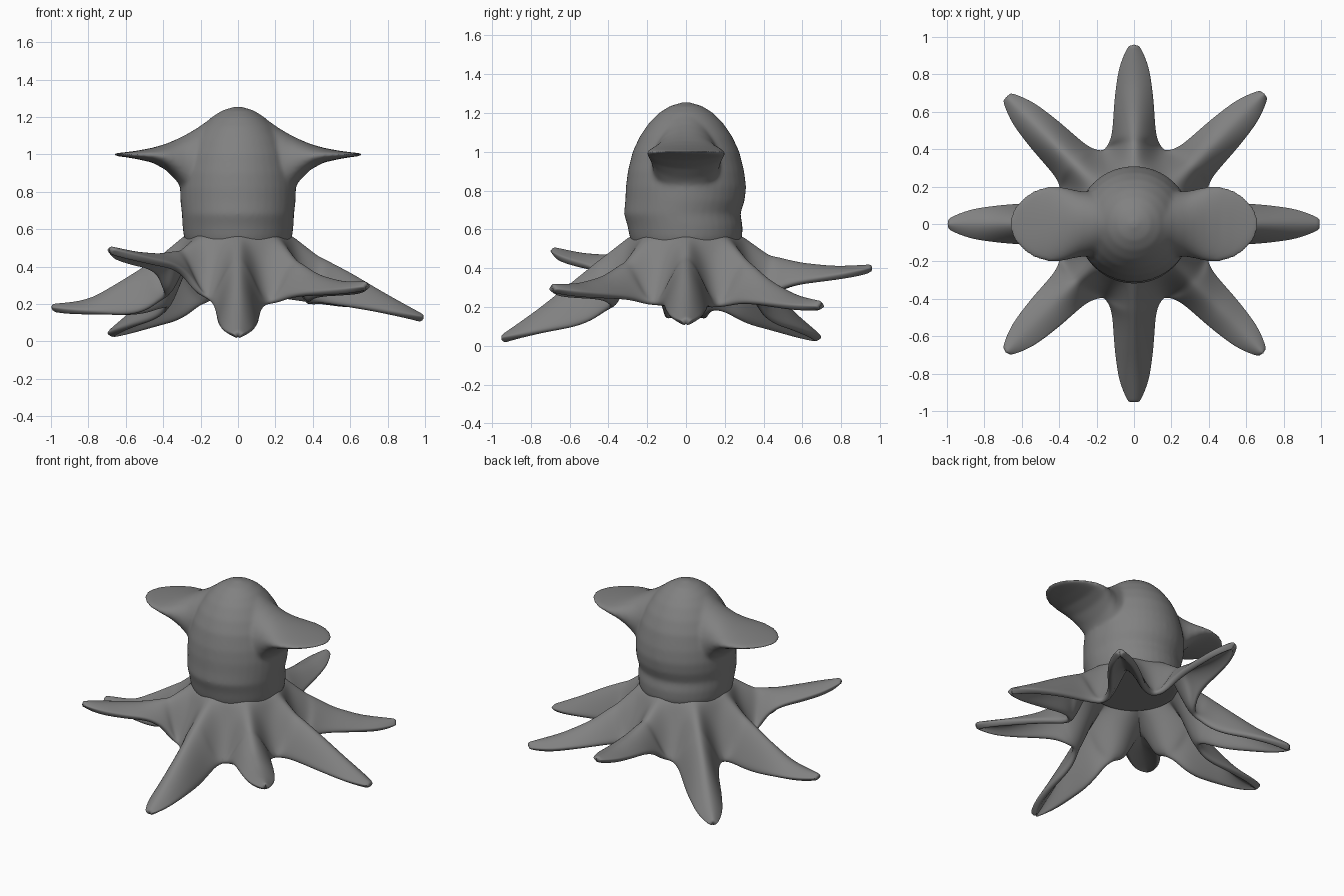
import bpy, bmesh
from math import sin, cos, pi, radians

cube = bpy.data.objects.get("Cube")
if cube:
    bpy.data.objects.remove(cube)

grey = bpy.data.materials.new("plain grey")
grey.use_nodes = True
GREY = (0.22, 0.22, 0.22, 1)
grey.diffuse_color = GREY
grey.node_tree.nodes["Principled BSDF"].inputs["Base Color"].default_value = GREY


def lerp(points, x):
    """Piecewise linear lookup in (x, value) points."""
    if x <= points[0][0]:
        return points[0][1]
    for (x0, v0), (x1, v1) in zip(points, points[1:]):
        if x <= x1:
            return v0 + (v1 - v0) * (x - x0) / (x1 - x0)
    return points[-1][1]


def finish(bm, name):
    """Turn a bmesh into a smooth grey object."""
    bmesh.ops.remove_doubles(bm, verts=bm.verts, dist=0.0005)
    bmesh.ops.recalc_face_normals(bm, faces=bm.faces)
    for face in bm.faces:
        face.smooth = True
    mesh = bpy.data.meshes.new(name)
    bm.to_mesh(mesh)
    bm.free()
    mesh.materials.append(grey)
    obj = bpy.data.objects.new(name, mesh)
    bpy.context.collection.objects.link(obj)
    return obj


def loft(bm, rings):
    """Skin a stack of equal rings and cap both ends."""
    rows = [[bm.verts.new(p) for p in ring] for ring in rings]
    n = len(rows[0])
    for a, b in zip(rows, rows[1:]):
        for i in range(n):
            bm.faces.new((a[i], a[(i + 1) % n], b[(i + 1) % n], b[i]))
    bm.faces.new(rows[0])
    bm.faces.new(rows[-1])


SIDES = 40
circle = [(cos(2 * pi * i / SIDES), sin(2 * pi * i / SIDES)) for i in range(SIDES)]

# Head: z, radius, y shift
head_profile = [(0.5, .27, 0), (.56, .29, 0), (.62, .297, -.005), (.68, .3, -.02),
                (.75, .308, -.005), (.82, .31, 0), (.9, .3, 0), (1, .275, 0),
                (1.08, .238, 0), (1.15, .19, 0), (1.2, .14, 0), (1.235, .085, 0), (1.255, .02, 0)]
bm = bmesh.new()
loft(bm, [[(r * c, r * s + dy, z) for c, s in circle] for z, r, dy in head_profile])

# Ear fins, flared where they leave the head: x, half width, top, bottom
fin_sections = [(.08, .12, 1.225, .7), (.15, .16, 1.19, .68), (.22, .175, 1.14, .71),
                (.28, .175, 1.105, .79), (.33, .185, 1.08, .86), (.39, .2, 1.055, .92),
                (.46, .203, 1.035, .957), (.54, .18, 1.02, .975), (.6, .14, 1.012, .985),
                (.64, .09, 1.008, .99), (.665, .03, 1.006, .994)]
for side in (-1, 1):
    loft(bm, [[(side * x, w * c, (top + low) / 2 + (top - low) / 2 * s) for c, s in circle]
              for x, w, top, low in fin_sections])
head = finish(bm, "head_with_fins")
remesh = head.modifiers.new("merge", "REMESH")
remesh.mode = "VOXEL"
remesh.voxel_size = 0.011
remesh.use_smooth_shade = True
smooth = head.modifiers.new("soften", "SMOOTH")
smooth.factor = 0.5
smooth.iterations = 12

# Arms in order from +x: length, ridge heights from root to tip, edge heights at middle and tip
arms = [(1.0, (.46, .37, .25, .14), (.2, .13)),
        (.99, (.45, .34, .26, .23), (.23, .2)),
        (.96, (.47, .43, .41, .42), (.32, .4)),
        (.97, (.45, .32, .17, .06), (.12, .04)),
        (1.0, (.45, .34, .22, .2), (.14, .18)),
        (.97, (.49, .47, .48, .51), (.4, .49)),
        (.96, (.46, .33, .18, .05), (.11, .04)),
        (.98, (.44, .36, .32, .32), (.25, .29))]
ROOT, WEB = 0.275, 0.43
HALF = pi / 8
width = [(0, WEB * sin(HALF)), (.06, .14), (.15, .125), (.5, .11), (.75, .088), (.92, .055), (1, .025)]
COLS = 6


def valley_height(i, j):
    """Web height shared by two neighbouring arms."""
    tips = (arms[i % 8][1][-1] + arms[j % 8][1][-1]) / 2
    return .2 + .25 * (tips - .15)


def arm_point(i, f, t):
    """Point on arm i; f < 0 is the web, 0..1 the free arm; t runs across."""
    length, ridge, edge = arms[i]
    valley = valley_height(i, i + (1 if t > 0 else -1))
    if f <= 0:
        k = 1 + f
        rho = ROOT + (WEB - ROOT) * k
        along, across = rho * cos(t * HALF), rho * sin(t * HALF)
        top = .575 + (ridge[0] - .575) * k
        low = .575 + (valley - .575) * k
        g = sin(abs(t) * pi / 2) ** 2
    else:
        rho = WEB + (length - WEB) * f
        across = t * lerp(width, f)
        along = rho - WEB * (1 - cos(t * HALF)) * max(0, 1 - 2 * f)
        top = lerp([(0, ridge[0]), (.3, ridge[1]), (.65, ridge[2]), (1, ridge[3])], f)
        low = lerp([(0, valley), (.2, edge[0]), (1, edge[1])], f)
        g = abs(t) ** 1.8
    a = radians(45 * i)
    return (along * cos(a) - across * sin(a), along * sin(a) + across * cos(a), top + (low - top) * g)


# Webbed skirt running out into eight folded arms
bm = bmesh.new()
steps = [-1, -.75, -.5, -.25, 0, .06, .15, .3, .45, .6, .75, .87, .95, 1]
for i in range(8):
    rows = [[bm.verts.new(arm_point(i, f, c / COLS)) for c in range(-COLS, COLS + 1)] for f in steps]
    for a, b in zip(rows, rows[1:]):
        for c in range(2 * COLS):
            bm.faces.new((a[c], b[c], b[c + 1], a[c + 1]))
skirt = finish(bm, "webbed_arms")
shell = skirt.modifiers.new("thickness", "SOLIDIFY")
shell.thickness = 0.04
shell.offset = -1
subsurf = skirt.modifiers.new("rounding", "SUBSURF")
subsurf.levels = subsurf.render_levels = 2
